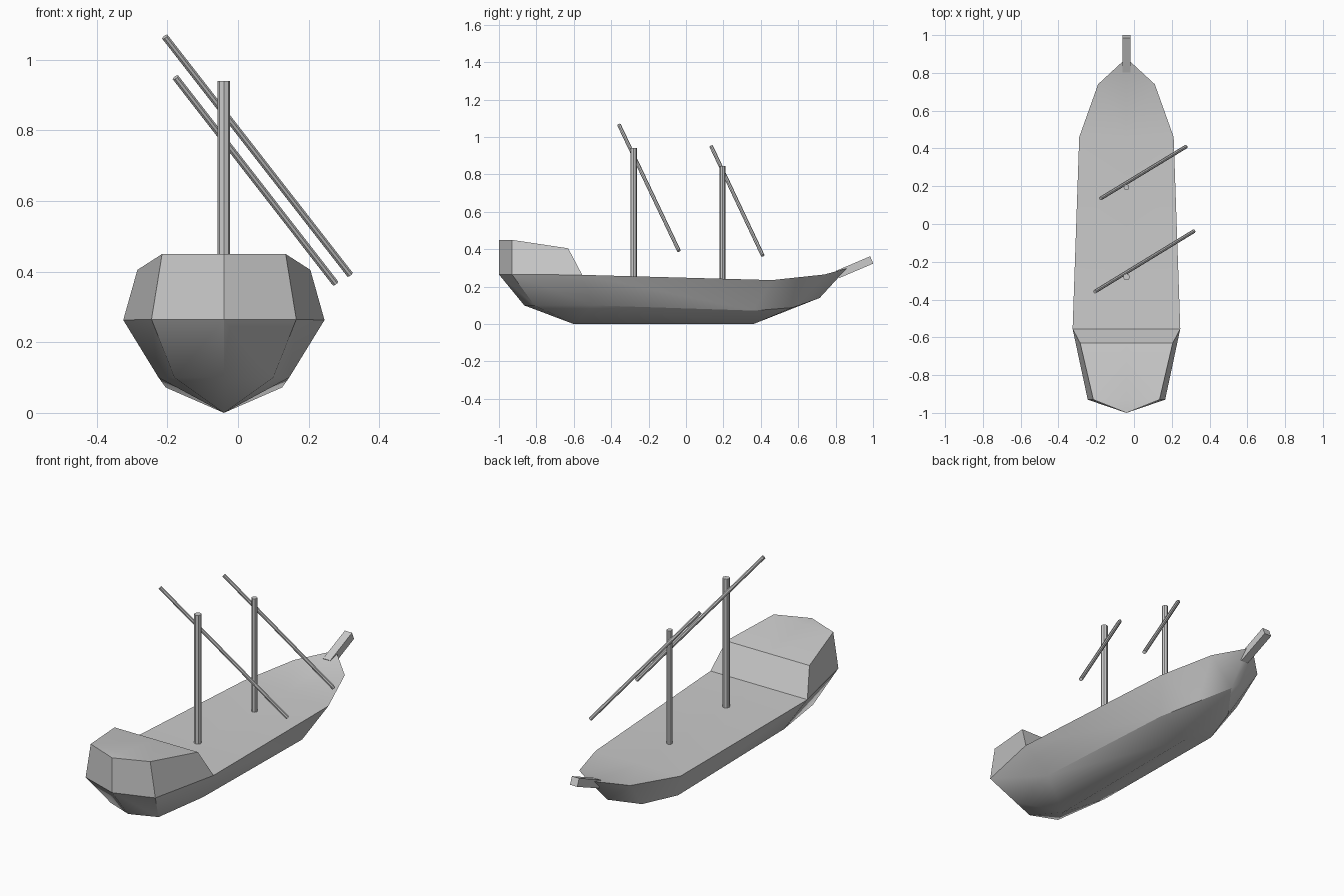
import bpy, bmesh, math
from mathutils import Vector

if "Cube" in bpy.data.objects:
    bpy.data.objects.remove(bpy.data.objects["Cube"])

CX = -0.04  # centreline of the ship

grey = bpy.data.materials.new("plain grey")
grey.use_nodes = True
grey.diffuse_color = (0.6, 0.6, 0.6, 1)
grey.node_tree.nodes["Principled BSDF"].inputs["Base Color"].default_value = (0.6, 0.6, 0.6, 1)


def finish(obj, name, angle=30):
    obj.name = name
    obj.data.materials.append(grey)
    bpy.ops.object.select_all(action='DESELECT')
    obj.select_set(True)
    bpy.context.view_layer.objects.active = obj
    bpy.ops.object.shade_smooth_by_angle(angle=math.radians(angle))


def half_loft(name, rows):
    """Skin rows of points on the +x half and mirror them across the centreline."""
    bm = bmesh.new()
    grid = [[bm.verts.new(p) for p in row] for row in rows]
    for a, b in zip(grid, grid[1:]):
        for i in range(len(a) - 1):
            bm.faces.new((a[i], a[i + 1], b[i + 1], b[i]))
    geom = bm.verts[:] + bm.edges[:] + bm.faces[:]
    copy = bmesh.ops.duplicate(bm, geom=geom)["geom"]
    for v in copy:
        if isinstance(v, bmesh.types.BMVert):
            v.co.x = -v.co.x
    bmesh.ops.remove_doubles(bm, verts=bm.verts[:], dist=0.001)
    bmesh.ops.dissolve_degenerate(bm, edges=bm.edges[:], dist=0.001)
    bmesh.ops.recalc_face_normals(bm, faces=bm.faces[:])
    mesh = bpy.data.meshes.new(name)
    bm.to_mesh(mesh)
    bm.free()
    obj = bpy.data.objects.new(name, mesh)
    obj.location.x = CX
    bpy.context.collection.objects.link(obj)
    finish(obj, name)


def pole(name, start, end, radius, sides=8, turn=0):
    a, b = Vector(start), Vector(end)
    bpy.ops.mesh.primitive_cylinder_add(vertices=sides, radius=radius,
                                        depth=(b - a).length, location=(a + b) / 2)
    obj = bpy.context.object
    obj.rotation_euler = (b - a).to_track_quat('Z', 'Y').to_euler()
    for v in obj.data.vertices:
        v.co.rotate(Vector((0, 0, 1)).rotation_difference(Vector((0, 0, 1))))
        x, y = v.co.x, v.co.y
        v.co.x = x * math.cos(turn) - y * math.sin(turn)
        v.co.y = x * math.sin(turn) + y * math.cos(turn)
    finish(obj, name)


# Hull: rail, chine and keel lines from stern to bow
rail = [(0, -1, .265), (.205, -.93, .265), (.285, -.555, .263),
        (.25, .46, .235), (.15, .74, .265), (.02, .86, .298)]
chine = [(0, -.865, .1), (.14, -.81, .1), (.185, -.5, .1),
         (.165, .36, .072), (.1, .57, .088), (0, .715, .14)]
stern_foot, bow_foot = (0, -.6, 0), (0, .36, 0)
keel = [stern_foot] * 3 + [bow_foot] * 2 + [chine[-1]]
deck_centre = [(0, y, z) for x, y, z in rail]
stem = (0, .86, .298)
half_loft("hull", [deck_centre + [stem], rail + [stem], chine + [chine[-1]], keel + [chine[-1]]])

# Raised cabin at the stern
base = rail[:3] + [(0, -.555, .263)]
roof = [(0, -1, .45), (.175, -.93, .45), (.245, -.63, .405), (0, -.63, .405)]
half_loft("stern_cabin", [base, roof, [(0, y, z) for x, y, z in roof]])

# Masts with slanted yards
pole("main_mast", (CX, -.28, .25), (CX, -.28, .94), .018)
pole("fore_mast", (CX, .195, .23), (CX, .195, .845), .015)
pole("main_yard", (-.207, -.358, 1.065), (.317, -.038, .392), .01)
pole("fore_yard", (-.177, .135, .95), (.276, .41, .367), .01)

# Square bowsprit
pole("bowsprit", (CX, .81, .265), (CX, .993, .343), .03, sides=4, turn=math.pi / 4)
